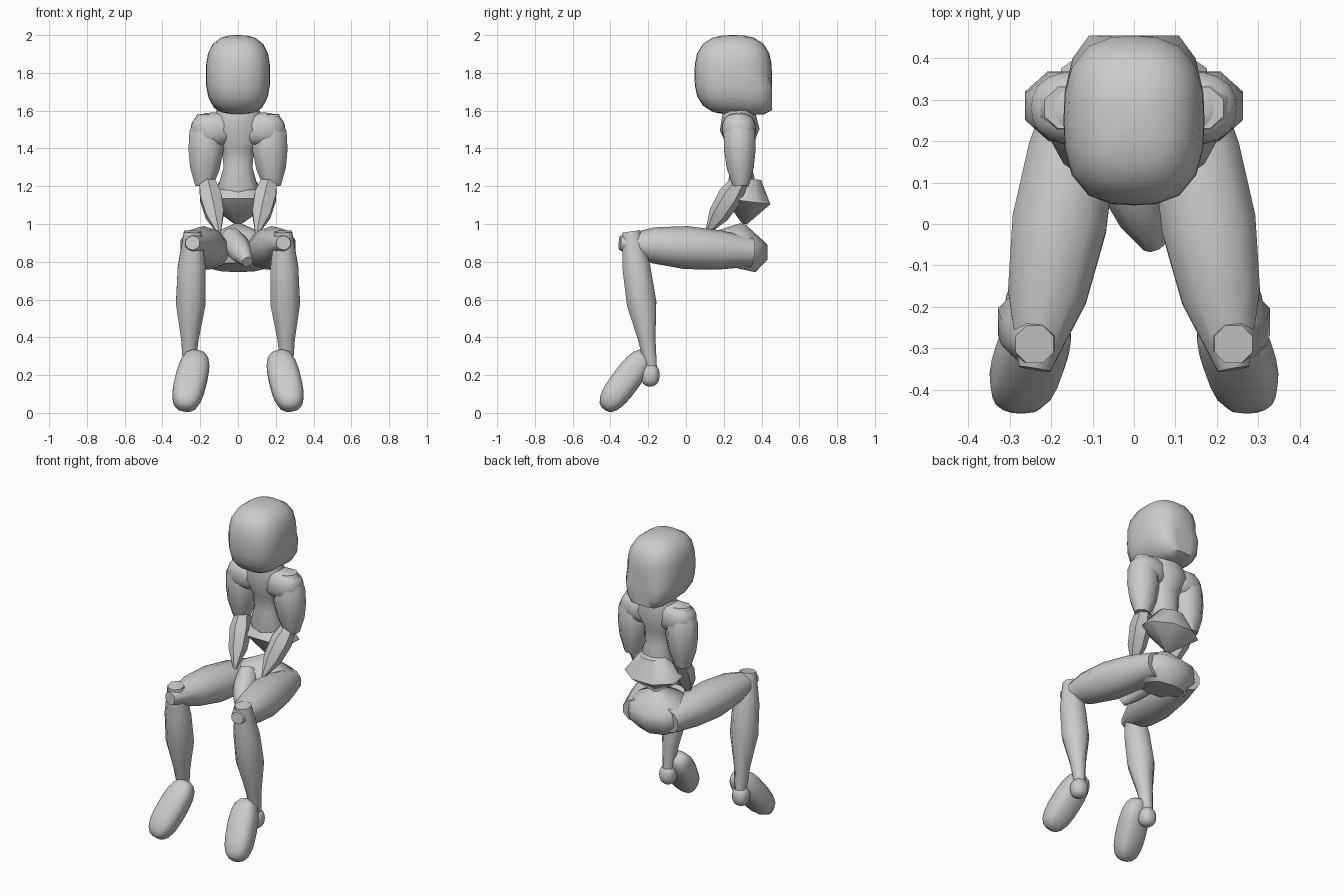
import bpy
import bmesh
from math import cos, sin, tau, radians
from mathutils import Vector

default = bpy.data.objects.get("Cube")
if default:
    bpy.data.objects.remove(default, do_unlink=True)

# One plain grey for the whole figure
grey = bpy.data.materials.new("plain_grey")
grey.use_nodes = True
colour = (0.6, 0.6, 0.6, 1)
grey.diffuse_color = colour
grey.node_tree.nodes["Principled BSDF"].inputs["Base Color"].default_value = colour


def finish(name, bm, side, sharp):
    """Mirror to the wanted side, make the object and shade it."""
    for vert in bm.verts:
        vert.co.x *= side
    bmesh.ops.recalc_face_normals(bm, faces=bm.faces)
    mesh = bpy.data.meshes.new(name)
    bm.to_mesh(mesh)
    bm.free()
    mesh.materials.append(grey)
    obj = bpy.data.objects.new(name, mesh)
    bpy.context.collection.objects.link(obj)
    bpy.ops.object.select_all(action="DESELECT")
    obj.select_set(True)
    bpy.context.view_layer.objects.active = obj
    bpy.ops.object.shade_smooth_by_angle(angle=radians(sharp))


def limb(name, start, end, radii, flat=1, sides=8, side=1, sharp=55):
    """Skin evenly spaced rings along a straight line; flat squashes their depth."""
    bm = bmesh.new()
    start, end = Vector(start), Vector(end)
    along = (end - start).normalized()
    across = Vector((1, 0, 0))
    across = (across - along * across.dot(along)).normalized()
    depth = along.cross(across) * flat
    turns = [tau * (k + 0.5) / sides for k in range(sides)]
    loops = []
    for i, radius in enumerate(radii):
        centre = start.lerp(end, i / (len(radii) - 1))
        loops.append([bm.verts.new(centre + radius * (across * cos(t) + depth * sin(t)))
                      for t in turns])
    for low, high in zip(loops, loops[1:]):
        for k in range(sides):
            bm.faces.new((low[k - 1], low[k], high[k], high[k - 1]))
    bm.faces.new(loops[0])
    bm.faces.new(loops[-1])
    finish(name, bm, side, sharp)


def blob(name, centre, size, boxiness=2, up=(0, 0, 1), side=1, reshape=None):
    """Rounded block: a sphere pushed out towards its box, then sized and tilted."""
    bm = bmesh.new()
    bmesh.ops.create_uvsphere(bm, u_segments=20, v_segments=12, radius=1)
    tilt = Vector((0, 0, 1)).rotation_difference(Vector(up))
    for vert in bm.verts:
        length = sum(abs(c) ** boxiness for c in vert.co) ** (1 / boxiness)
        vert.co /= length
        if reshape:
            reshape(vert.co)
        vert.co = Vector(centre) + tilt @ (vert.co * Vector(size))
    finish(name, bm, side, 55)


def square_nape(point):
    """Fill out the lower back corner of the head."""
    if point.y > 0 and point.z < 0:
        point.y = min(1, point.y * (1 - point.z / 2))
        point.z = max(-1, point.z * (1 + point.y / 8))


# Head: rounded block with a squared nape
blob("head", (0, 0.25, 1.79), (0.17, 0.205, 0.21), boxiness=2.8, reshape=square_nape)

# Torso: narrow waist and broad chest over a flared hem
limb("torso", (0, 0.3, 1.1), (0, 0.28, 1.6),
     [0.08, 0.11, 0.08, 0.09, 0.15, 0.12], flat=0.7, sides=10)
limb("hem", (0, 0.31, 1), (0, 0.34, 1.24), [0.02, 0.19, 0.09], flat=0.7)

# Pelvis: faceted block rising to meet the torso
limb("pelvis", (0, 0.25, 0.77), (0, 0.3, 1),
     [0.15, 0.21, 0.19, 0.02], flat=0.8, sides=10)

# Small folded lobe at the front of the lap
limb("lap_fold", (-0.04, 0.16, 0.93), (0.05, -0.05, 0.8), [0.06, 0.07, 0.06, 0.03])

for label, side in (("left", 1), ("right", -1)):
    # Arms: bulging upper arm, then a forearm tapering to a pointed hand
    blob(label + "_shoulder", (0.13, 0.28, 1.5), (0.12, 0.09, 0.09),
         boxiness=2.4, side=side)
    limb(label + "_upper_arm", (0.16, 0.28, 1.58), (0.18, 0.29, 1.2),
         [0.06, 0.1, 0.1, 0.085, 0.05], flat=0.9, side=side)
    limb(label + "_forearm", (0.17, 0.3, 1.25), (0.1, 0.11, 0.95),
         [0.04, 0.065, 0.055, 0.01], sides=6, side=side)

    # Legs: heavy thigh, bent knee and a calf narrowing to the ankle
    limb(label + "_thigh", (0.12, 0.35, 0.85), (0.24, -0.35, 0.9),
         [0.08, 0.11, 0.12, 0.1, 0.04], flat=0.95, sides=10, side=side)
    limb(label + "_shin", (0.24, -0.29, 0.96), (0.26, -0.18, 0.2),
         [0.05, 0.08, 0.085, 0.05, 0.03], side=side)

    # Feet: rounded shoe tipped toe down, with a heel knob behind it
    blob(label + "_foot", (0.25, -0.32, 0.17), (0.085, 0.075, 0.19), boxiness=2.8,
         up=(-0.2, 0.6, 0.8), side=side)
    blob(label + "_heel", (0.26, -0.19, 0.2), (0.05, 0.05, 0.06), boxiness=2.4, side=side)
